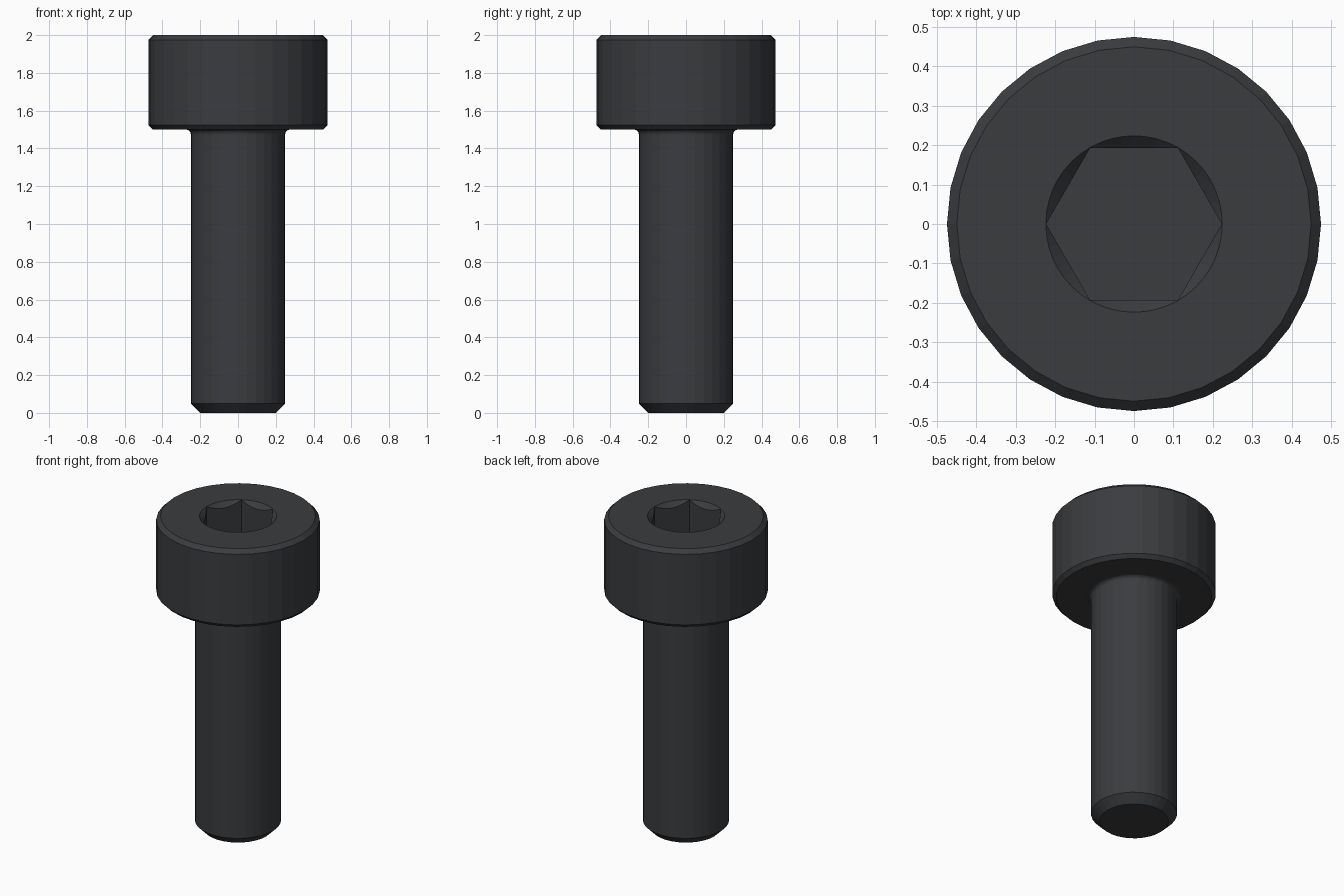
import bpy, bmesh
from math import sin, cos, pi, radians

if "Cube" in bpy.data.objects:
    bpy.data.objects.remove(bpy.data.objects["Cube"])

SIDES = 32


def lathe(name, profile, sides):
    """Closed solid of revolution around z from (radius, height) points, bottom to top."""
    bm = bmesh.new()
    rings = [[bm.verts.new((r * cos(2 * pi * i / sides), r * sin(2 * pi * i / sides), z))
              for i in range(sides)] for r, z in profile]
    for a, b in zip(rings, rings[1:]):
        for i in range(sides):
            j = (i + 1) % sides
            bm.faces.new((a[i], a[j], b[j], b[i]))
    bm.faces.new(rings[0][::-1])
    bm.faces.new(rings[-1])
    mesh = bpy.data.meshes.new(name)
    bm.to_mesh(mesh)
    bm.free()
    ob = bpy.data.objects.new(name, mesh)
    bpy.context.collection.objects.link(ob)
    return ob


def cut(target, cutter):
    """Subtract the cutter from the target and keep it only as a hidden helper."""
    mod = target.modifiers.new(cutter.name, 'BOOLEAN')
    mod.operation = 'DIFFERENCE'
    mod.solver = 'EXACT'
    mod.object = cutter
    cutter.hide_render = True
    cutter.display_type = 'WIRE'
    bpy.context.view_layer.objects.active = target
    bpy.ops.object.modifier_apply(modifier=mod.name)
    bpy.data.objects.remove(cutter)


# Small fillet where the shank meets the underside of the head
F = 0.025
fillet = [(0.25 + F * (1 - cos(radians(a))), 1.5 - F + F * sin(radians(a)))
          for a in (0, 22.5, 45, 67.5, 90)]

# Shank with chamfered tip, fillet, and chamfered cylindrical head
screw = lathe("cap_screw",
              [(0.20, 0), (0.25, 0.05)] + fillet +
              [(0.452, 1.5), (0.475, 1.523), (0.475, 1.975), (0.45, 2.0)], SIDES)

# Hexagonal socket, corners on the x axis, and its 45 degree countersink
cut(screw, lathe("socket_cutter", [(0.223, 1.75), (0.223, 2.1)], 6))
cut(screw, lathe("countersink_cutter", [(0.154, 1.93), (0.324, 2.1)], 48))

# Dark steel finish
steel = bpy.data.materials.new("dark_steel")
steel.diffuse_color = (0.042, 0.045, 0.049, 1)
steel.use_nodes = True
steel.node_tree.nodes["Principled BSDF"].inputs["Base Color"].default_value = steel.diffuse_color
screw.data.materials.clear()
screw.data.materials.append(steel)
